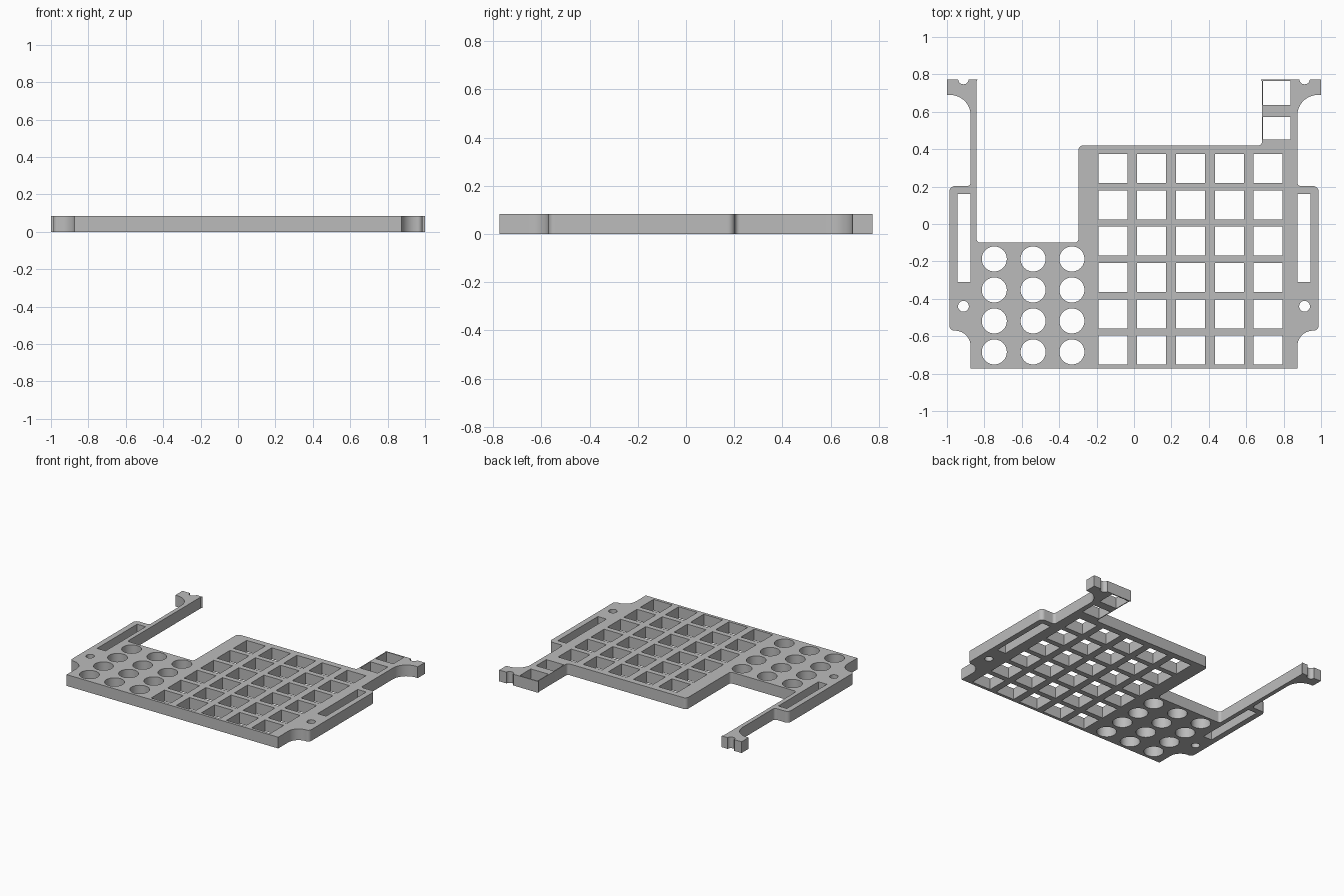
import bpy
import bmesh
from math import cos, sin, pi
from mathutils import Vector

THICK = 0.084
BACK = 0.773

cube = bpy.data.objects.get("Cube")
if cube:
    bpy.data.objects.remove(cube, do_unlink=True)


def fillet(corners, steps=10):
    """Round each (x, y, radius) corner of a right-angled outline."""
    path = []
    for i, (x, y, r) in enumerate(corners):
        p = Vector((x, y))
        if r == 0:
            path.append(p)
            continue
        a = (Vector(corners[i - 1][:2]) - p).normalized() * r
        b = (Vector(corners[(i + 1) % len(corners)][:2]) - p).normalized() * r
        for k in range(steps + 1):
            t = k / steps * pi / 2
            path.append(p + a * (1 - sin(t)) + b * (1 - cos(t)))
    return path


def rect(cx, cy, w, h):
    return [Vector((cx + sx * w / 2, cy + sy * h / 2))
            for sx, sy in ((-1, -1), (1, -1), (1, 1), (-1, 1))]


def circle(cx, cy, r, n=48):
    return [Vector((cx + r * cos(2 * pi * k / n), cy + r * sin(2 * pi * k / n)))
            for k in range(n)]


# Side edge shared by both flanks: foot notch, ear, arm, end tab with screw notch
side = [
    (0.873, -BACK, 0), (0.873, -0.57, 0.085), (0.987, -0.57, 0.025),
    (0.987, 0.203, 0.03), (0.873, 0.203, 0.02), (0.873, 0.69, 0.11),
    (1, 0.69, 0), (1, BACK, 0), (0.94, BACK, 0), (0.94, 0.747, 0.027),
    (0.884, 0.747, 0.027), (0.884, BACK, 0),
]
# Stepped inner edge between the two arms
inner = [
    (0.677, BACK, 0), (0.684, 0.763, 0), (0.684, 0.42, 0.02),
    (-0.297, 0.42, 0.025), (-0.297, -0.1, 0.02), (-0.842, -0.1, 0.02),
    (-0.842, 0.763, 0), (-0.835, BACK, 0),
]
outline = side + inner + [(-x, y, r) for x, y, r in reversed(side)]
loops = [fillet(outline)]

# Square key openings
for col in range(5):
    for row in range(6):
        loops.append(rect(-0.113 + col * 0.2075, 0.296 - row * 0.194, 0.155, 0.155))

# Round button openings
for col in range(3):
    for row in range(4):
        loops.append(circle(-0.747 + col * 0.2075, -0.187 - row * 0.1657, 0.067))

# Two openings in the right arm
loops.append(rect(0.763, 0.7, 0.145, 0.129))
loops.append(rect(0.763, 0.513, 0.145, 0.12))

# Long slots and screw holes in both ears
for s in (-1, 1):
    loops.append(rect(s * 0.91, -0.075, 0.07, 0.472))
    loops.append(circle(s * 0.912, -0.44, 0.029, 32))

# Extruded plate
curve = bpy.data.curves.new("keypad_plate", 'CURVE')
curve.dimensions = '2D'
curve.fill_mode = 'BOTH'
curve.extrude = THICK / 2
for loop in loops:
    spline = curve.splines.new('POLY')
    spline.points.add(len(loop) - 1)
    for point, co in zip(spline.points, loop):
        point.co = (co.x, co.y, 0, 1)
    spline.use_cyclic_u = True

plate = bpy.data.objects.new("keypad_plate", curve)
bpy.context.collection.objects.link(plate)
for ob in bpy.context.selected_objects:
    ob.select_set(False)
plate.select_set(True)
bpy.context.view_layer.objects.active = plate
bpy.ops.object.convert(target='MESH')
plate = bpy.context.view_layer.objects.active

# Weld caps to walls and stand the plate on the ground
bm = bmesh.new()
bm.from_mesh(plate.data)
bmesh.ops.remove_doubles(bm, verts=bm.verts, dist=0.0001)
bmesh.ops.recalc_face_normals(bm, faces=bm.faces)
bmesh.ops.translate(bm, verts=bm.verts, vec=(0, 0, THICK / 2))
bm.to_mesh(plate.data)
bm.free()
bpy.ops.object.shade_smooth_by_angle()

# Grey material
grey = bpy.data.materials.new("plain grey")
grey.use_nodes = True
colour = (0.5, 0.5, 0.5, 1)
grey.diffuse_color = colour
grey.node_tree.nodes["Principled BSDF"].inputs["Base Color"].default_value = colour
plate.data.materials.clear()
plate.data.materials.append(grey)
